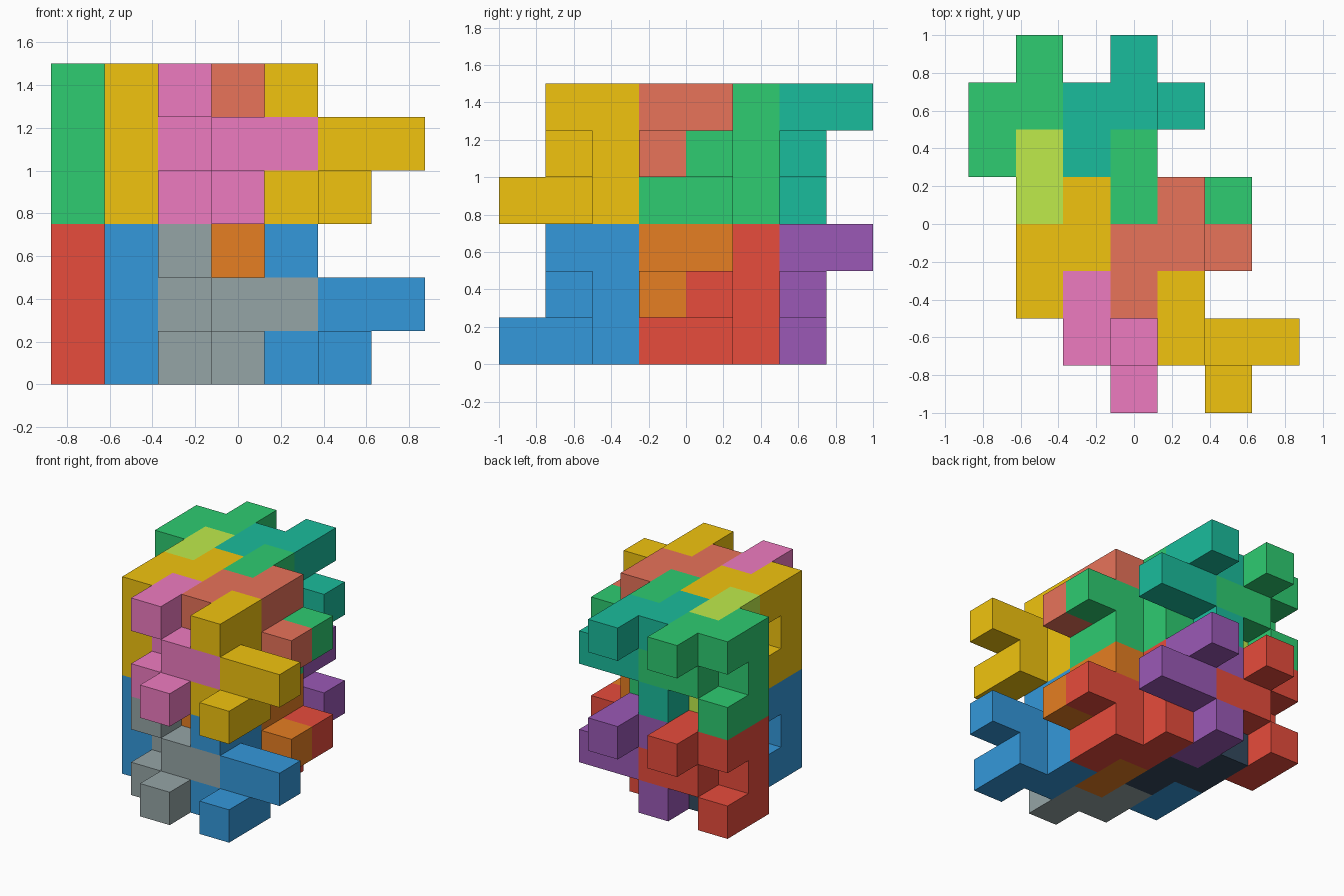
import bpy
import bmesh
from mathutils import Vector

if "Cube" in bpy.data.objects:
    bpy.data.objects.remove(bpy.data.objects["Cube"])

CELL = 0.25
ORIGIN = Vector((-0.875, -1.0, 0.0))

# One hook: a C-shaped clasp with a stepped arm on top and a bar at mid height
HOOK = [(0, 0, 0), (0, 0, 1), (0, 0, 2), (0, 1, 0), (0, 1, 2),
        (1, 1, 2), (1, 2, 2), (1, 1, 1), (2, 1, 1)]
# The partner hook is the same piece turned half a turn about the x axis
TURNED = [(x, -y, 2 - z) for x, y, z in HOOK]

COLOURS = {
    "red": "E74C3C", "blue": "3498DB", "purple": "9B59B6", "orange": "E67E22",
    "grey": "95A5A6", "navy": "34495E", "green": "2ECC71", "yellow": "F1C40F",
    "teal": "1ABC9C", "salmon": "E8735A", "pink": "EE7BC0", "lime": "BFEB4B",
}


def linear(c):
    return c / 12.92 if c <= 0.04045 else ((c + 0.055) / 1.055) ** 2.4


def make_material(name, code):
    mat = bpy.data.materials.new(name)
    rgb = [linear(int(code[i:i + 2], 16) / 255) for i in (0, 2, 4)]
    mat.diffuse_color = (*rgb, 1.0)
    mat.use_nodes = True
    mat.node_tree.nodes["Principled BSDF"].inputs["Base Color"].default_value = mat.diffuse_color
    return mat


def add_piece(name, cells, offset, mat):
    """Joins unit cells into one closed solid, skipping the walls between them."""
    filled = {tuple(a + b for a, b in zip(c, offset)) for c in cells}
    bm = bmesh.new()
    for c in filled:
        for axis in range(3):
            u, v = (axis + 1) % 3, (axis + 2) % 3
            for side in (0, 1):
                near = list(c)
                near[axis] += 2 * side - 1
                if tuple(near) in filled:
                    continue
                loop = [(0, 0), (1, 0), (1, 1), (0, 1)]
                corners = []
                for a, b in (loop if side else loop[::-1]):
                    p = Vector(c)
                    p[axis] += side
                    p[u] += a
                    p[v] += b
                    corners.append(bm.verts.new(ORIGIN + p * CELL))
                bm.faces.new(corners)
    bmesh.ops.remove_doubles(bm, verts=bm.verts, dist=0.001)
    bmesh.ops.dissolve_limit(bm, angle_limit=0.01, verts=bm.verts, edges=bm.edges)
    mesh = bpy.data.meshes.new(name)
    bm.to_mesh(mesh)
    bm.free()
    mesh.materials.append(mat)
    bpy.context.collection.objects.link(bpy.data.objects.new(name, mesh))


materials = {n: make_material(n, code) for n, code in COLOURS.items()}

# Pillar positions of the hooks in each layer, and colours per layer
hooks = [(0, 5), (2, 5), (1, 2), (3, 2)]
turned = [(1, 5), (3, 5), (2, 2), (4, 2)]
layers = [
    ("lower", 0, ["red", "purple", "blue", "orange"], ["navy", "red", "grey", "blue"]),
    ("upper", 3, ["green", "teal", "yellow", "salmon"], ["lime", "green", "pink", "yellow"]),
]
for label, base, hook_cols, turned_cols in layers:
    for (x, y), col in zip(hooks, hook_cols):
        add_piece(f"{label}_{col}_hook", HOOK, (x, y, base), materials[col])
    for (x, y), col in zip(turned, turned_cols):
        add_piece(f"{label}_{col}_turned_hook", TURNED, (x, y, base), materials[col])
